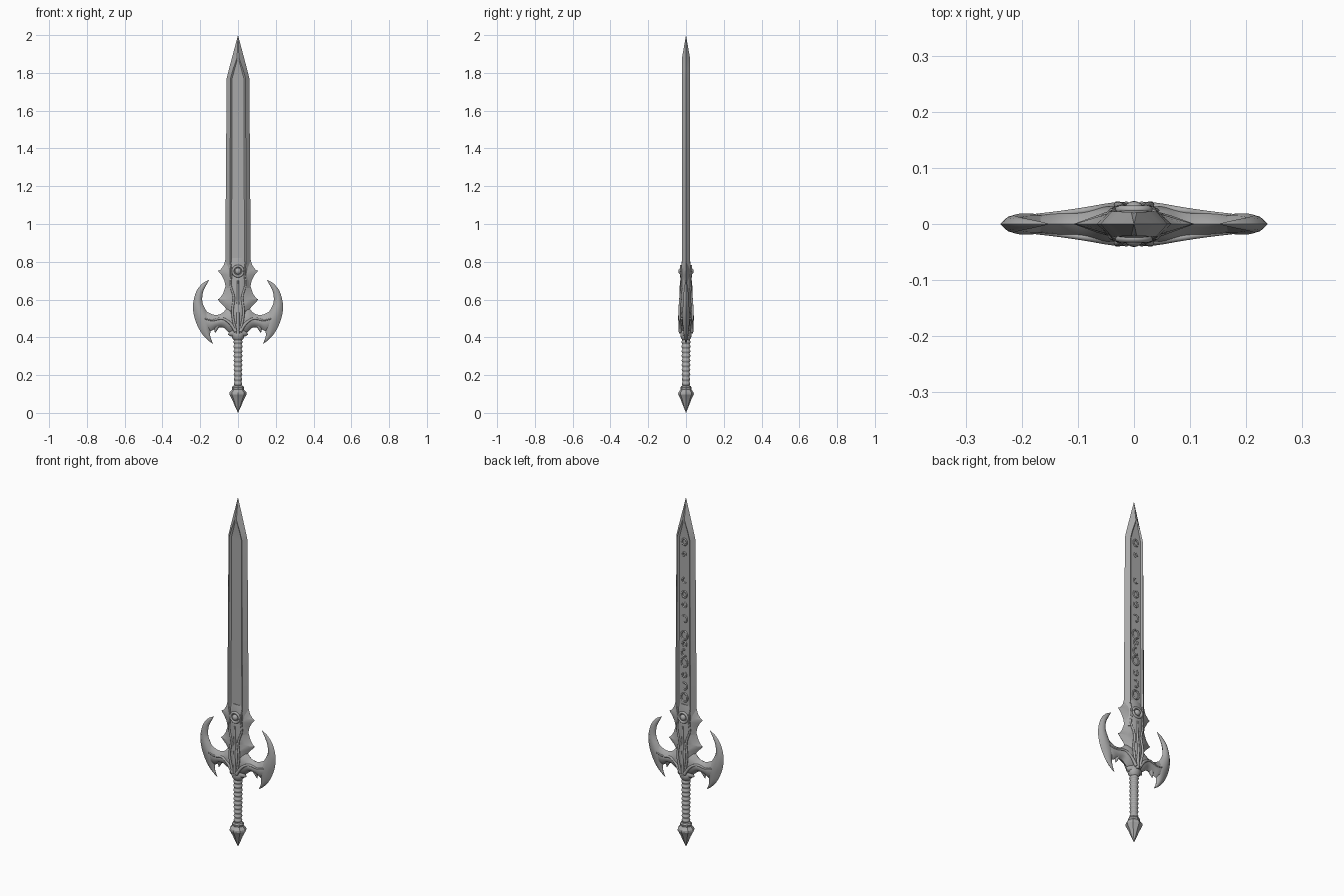
import bpy, bmesh, math
from mathutils import Vector

cube = bpy.data.objects.get("Cube")
if cube:
    bpy.data.objects.remove(cube)

steel = bpy.data.materials.new("grey_steel")
steel.use_nodes = True
COLOR = (0.4, 0.4, 0.4, 1)
steel.diffuse_color = COLOR
steel.node_tree.nodes["Principled BSDF"].inputs["Base Color"].default_value = COLOR


def finish(obj, angle):
    obj.data.materials.append(steel)
    bpy.ops.object.select_all(action="DESELECT")
    obj.select_set(True)
    bpy.context.view_layer.objects.active = obj
    if angle:
        bpy.ops.object.shade_smooth_by_angle(angle=math.radians(angle))


def loft(name, rings, angle=35):
    """Skin a list of equal closed rings and cap both ends."""
    bm = bmesh.new()
    loops = [[bm.verts.new(p) for p in ring] for ring in rings]
    n = len(rings[0])
    for a, b in zip(loops, loops[1:]):
        for i in range(n):
            j = (i + 1) % n
            bm.faces.new((a[i], a[j], b[j], b[i]))
    bm.faces.new(loops[0])
    bm.faces.new(loops[-1])
    bmesh.ops.remove_doubles(bm, verts=bm.verts, dist=0.0002)
    bmesh.ops.recalc_face_normals(bm, faces=bm.faces)
    mesh = bpy.data.meshes.new(name)
    bm.to_mesh(mesh)
    bm.free()
    obj = bpy.data.objects.new(name, mesh)
    bpy.context.collection.objects.link(obj)
    finish(obj, angle)


def smooth_rows(rows, steps=5):
    """Catmull-Rom interpolation of numeric rows."""
    out = []
    v = [Vector(r) for r in rows]
    for i in range(len(v) - 1):
        p0, p1, p2, p3 = v[max(i - 1, 0)], v[i], v[i + 1], v[min(i + 2, len(v) - 1)]
        for s in range(steps):
            t = s / steps
            out.append(p1 + (p2 - p0) * (t / 2) + (p0 * 2 - p1 * 5 + p2 * 4 - p3) * (t * t / 2)
                       + (p1 * 3 - p0 - p2 * 3 + p3) * (t ** 3 / 2))
    return out + [v[-1]]


def lathe(name, profile, sides, angle, squash=1.0):
    loft(name, [[(r * math.cos(math.tau * k / sides), squash * r * math.sin(math.tau * k / sides), z)
                 for k in range(sides)] for r, z in profile], angle)


def fin(name, rows, side):
    """Sharp-edged horn: rows give outer x, z, inner x, z and half thickness."""
    rings = []
    for ox, oz, ix, iz, t in smooth_rows(rows):
        ring = []
        for f, y in ((0, 0), (.25, .75), (.5, 1), (.8, .8), (1, 0), (.8, -.8), (.5, -1), (.25, -.75)):
            ring.append((side * (ox + (ix - ox) * f), y * t, oz + (iz - oz) * f))
        rings.append(ring)
    loft(name, rings, 50)


def tube(name, points, radius, taper=None):
    """Raised cord; optional radius factor at each point."""
    curve = bpy.data.curves.new(name, "CURVE")
    curve.dimensions = "3D"
    curve.bevel_depth = radius
    curve.bevel_resolution = 2
    curve.use_fill_caps = True
    spline = curve.splines.new("POLY")
    path = smooth_rows(points)
    spline.points.add(len(path) - 1)
    for i, (bp, p) in enumerate(zip(spline.points, path)):
        bp.co = (*p, 1)
        if taper:
            bp.radius = 1 + (taper - 1) * i / (len(path) - 1)
    obj = bpy.data.objects.new(name, curve)
    bpy.context.collection.objects.link(obj)
    bpy.ops.object.select_all(action="DESELECT")
    obj.select_set(True)
    bpy.context.view_layer.objects.active = obj
    bpy.ops.object.convert(target="MESH")
    finish(bpy.context.object, 60)


# Blade: bevelled edges, raised ridges and a sunken fuller ending in a point
rings = []
for z, w, r, f, t, g in ((.66, .066, .043, .034, .022, .014), (.85, .067, .043, .034, .022, .014),
                         (1.77, .060, .040, .031, .022, .014), (1.82, .048, .026, .018, .022, .015),
                         (1.88, .032, .005, .001, .021, .020), (2, 0, 0, 0, 0, 0)):
    quarter = [(w, 0), (r, t), (f, g), (0, g)]
    half = quarter + [(-x, y) for x, y in quarter[-2:0:-1]]
    half += [(-x, -y) for x, y in half]
    rings.append([(x, y, z) for x, y in half])
loft("blade", rings, 12)

# Guard core: flared outline with two pairs of barbs
core = [(.40, .032, .026), (.44, .040, .030), (.50, .058, .036), (.545, .060, .036),
        (.565, .074, .034), (.60, .108, .026), (.605, .098, .027), (.63, .080, .030),
        (.67, .066, .030), (.70, .072, .029), (.73, .088, .027), (.752, .106, .022),
        (.757, .094, .024), (.78, .076, .025), (.82, .064, .018)]
rings = []
for z, w, d in core:
    ring = []
    for x, y in ((1, 0), (.6, .6), (.32, .92), (0, 1), (-.32, .92), (-.6, .6)):
        ring.append((x * w, y * d, z))
    ring += [(-x, -y, z) for x, y, z in ring]
    rings.append(ring)
loft("guard_core", rings, 40)

# Guard wings: crescents, arms and small barbs
for side, label in ((1, "left"), (-1, "right")):
    fin(label + "_crescent", [
        (.153, .705, .153, .703, .001), (.188, .685, .170, .672, .007), (.221, .642, .186, .635, .012),
        (.238, .575, .188, .585, .016), (.233, .515, .165, .535, .019), (.215, .462, .140, .490, .018),
        (.190, .418, .146, .435, .013), (.160, .385, .146, .402, .008), (.130, .364, .132, .366, .001)], side)
    fin(label + "_arm", [
        (.205, .555, .190, .450, .013), (.165, .536, .150, .432, .019), (.125, .519, .115, .448, .023),
        (.085, .527, .080, .452, .027), (.050, .560, .045, .425, .031), (.0, .570, .0, .410, .033)], side)
    fin(label + "_lower_barb", [
        (.128, .470, .088, .470, .015), (.127, .445, .105, .446, .010), (.122, .424, .119, .425, .001)], side)
    fin(label + "_collar_barb", [
        (.020, .45, .020, .40, .024), (.042, .435, .038, .405, .014), (.054, .414, .052, .413, .001)], side)
    # Raised cords following the arms and the core on both faces
    for face, where in ((-1, "front"), (1, "back")):
        tube(f"{label}_{where}_arm_cord", [
            (side * .012, face * .031, .43), (side * .042, face * .030, .475),
            (side * .085, face * .024, .500), (side * .135, face * .018, .490),
            (side * .180, face * .014, .500)], .009, .4)
        tube(f"{label}_{where}_core_cord", [
            (side * .014, face * .030, .44), (side * .030, face * .034, .53),
            (side * .022, face * .030, .61), (side * .040, face * .023, .68),
            (side * .034, face * .023, .74), (side * .042, face * .019, .80)], .007, .6)

# Central spine and round boss on both faces
for face, where in ((-1, "front"), (1, "back")):
    tube(where + "_spine", [(0, face * .026, .42), (0, face * .033, .50),
                            (0, face * .030, .58), (0, face * .027, .70)], .010, .5)
    ring = [(.027 * math.cos(math.tau * k / 12), face * .026, .75 + .027 * math.sin(math.tau * k / 12))
            for k in range(13)]
    tube(where + "_boss_ring", ring, .007)
    bpy.ops.mesh.primitive_uv_sphere_add(segments=16, ring_count=10, radius=.017, location=(0, face * .027, .75))
    boss = bpy.context.object
    boss.name = where + "_boss"
    boss.scale.y = .8
    finish(boss, 60)

# Embossed signs in the back fuller: open and closed rings
for i, z in enumerate((.86, .925, .99, 1.06, 1.115, 1.165, 1.215, 1.31, 1.39, 1.45, 1.53, 1.68, 1.75)):
    radius = (.020, .016, .012)[i % 3] * (1 if z < 1.4 else .75)
    sweep = (1, .65, .8)[i % 3] * math.tau
    tube(f"back_sign_{i + 1}", [(radius * math.cos(i + sweep * k / 10), .014,
                                 z + 1.2 * radius * math.sin(i + sweep * k / 10)) for k in range(11)], .0045)

# Grip with wrapped ridges, collar and pointed pommel
grip = []
for k in range(81):
    u = k / 80
    grip.append((.0195 + .0025 * math.cos(u * 11 * math.tau) + .003 * u, .13 + .27 * u))
lathe("grip", grip, 20, 60)
lathe("grip_collar", [(.022, .385), (.030, .395), (.036, .412), (.034, .425), (.026, .44)], 16, 40, .85)
lathe("pommel", [(0, 0), (.014, .03), (.030, .068), (.046, .098), (.045, .108),
                 (.031, .124), (.033, .134), (.027, .143), (.018, .146)], 8, 25, .9)
